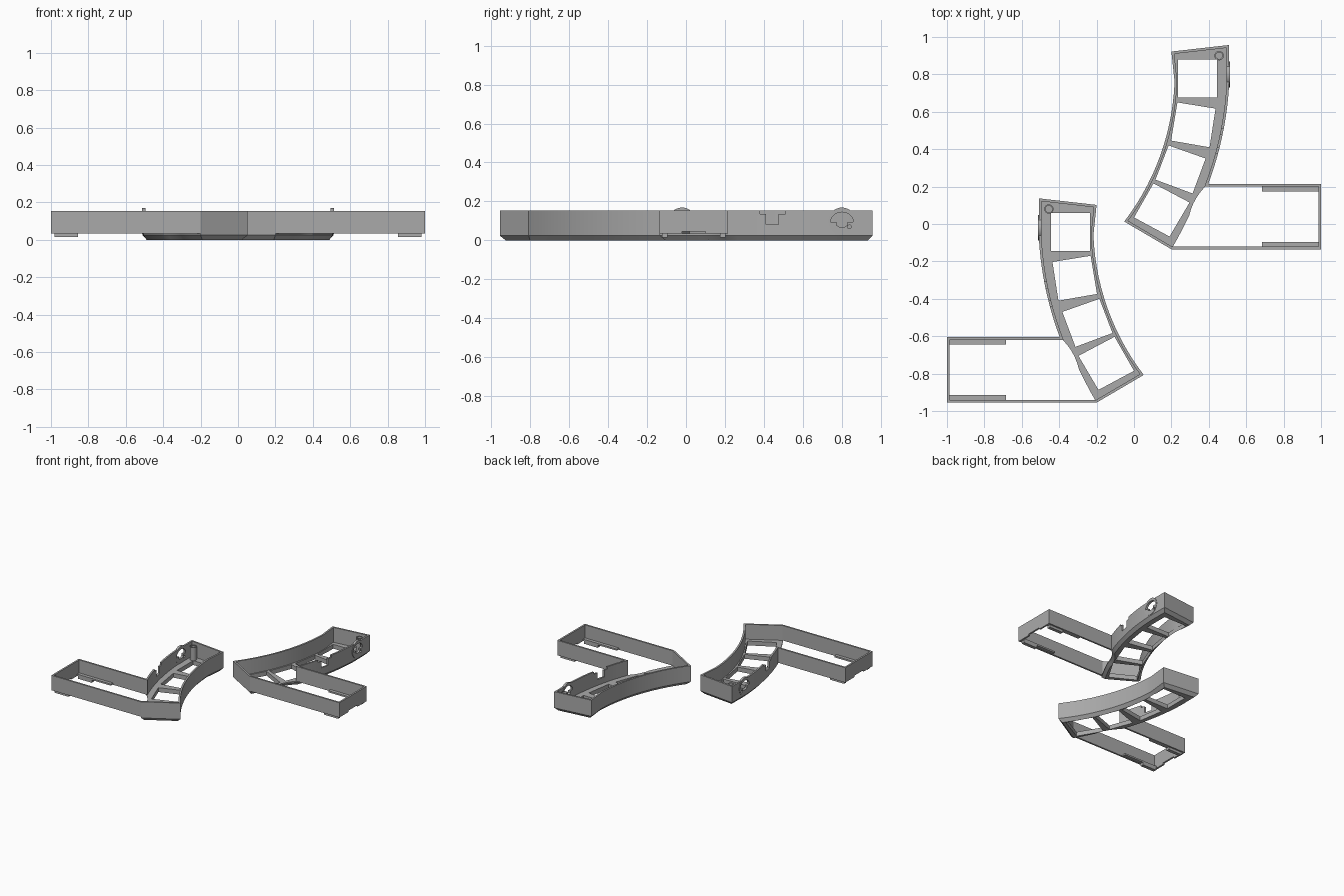
import bpy, bmesh, math
from mathutils import Vector

if "Cube" in bpy.data.objects:
    bpy.data.objects.remove(bpy.data.objects["Cube"])

grey = bpy.data.materials.new("mid grey")
grey.diffuse_color = (0.40, 0.40, 0.40, 1)
grey.use_nodes = True
grey.node_tree.nodes["Principled BSDF"].inputs["Base Color"].default_value = grey.diffuse_color


def arc(p, m, q, n=12):
    """Points on the circle from p through m to q."""
    (ax, ay), (bx, by), (cx, cy) = p, m, q
    d = 2 * (ax * (by - cy) + bx * (cy - ay) + cx * (ay - by))
    a, b, c = ax * ax + ay * ay, bx * bx + by * by, cx * cx + cy * cy
    ox = (a * (by - cy) + b * (cy - ay) + c * (ay - by)) / d
    oy = (a * (cx - bx) + b * (ax - cx) + c * (bx - ax)) / d
    r = math.hypot(ax - ox, ay - oy)
    t0 = math.atan2(ay - oy, ax - ox)
    t1 = math.atan2(cy - oy, cx - ox)
    dt = (t1 - t0 + math.pi) % (2 * math.pi) - math.pi
    return [(ox + r * math.cos(t0 + dt * i / n), oy + r * math.sin(t0 + dt * i / n))
            for i in range(n + 1)]


def inset(pts, w):
    """Counter-clockwise outline moved inward by w."""
    out = []
    for i, p in enumerate(pts):
        p, a, b = Vector(p), Vector(pts[i - 1]), Vector(pts[(i + 1) % len(pts)])
        d1, d2 = (p - a).normalized(), (b - p).normalized()
        n1, n2 = Vector((-d1.y, d1.x)), Vector((-d2.y, d2.x))
        out.append(tuple(p + (n1 + n2) * w / (1 + n1.dot(n2))))
    return out


def finish(bm, name, place):
    for v in bm.verts:
        v.co = place(v.co)
    bmesh.ops.recalc_face_normals(bm, faces=bm.faces)
    me = bpy.data.meshes.new(name)
    bm.to_mesh(me)
    bm.free()
    me.materials.append(grey)
    ob = bpy.data.objects.new(name, me)
    bpy.context.collection.objects.link(ob)
    return ob


def loft(name, rings, place, closed=False):
    """Skin rings of 3D points; cap the ends, or join last to first."""
    bm = bmesh.new()
    vs = [[bm.verts.new(p) for p in r] for r in rings]
    n = len(vs[0])
    for k in range(len(vs) if closed else len(vs) - 1):
        a, b = vs[k], vs[(k + 1) % len(vs)]
        for i in range(n):
            j = (i + 1) % n
            bm.faces.new((a[i], a[j], b[j], b[i]))
    if not closed:
        bm.faces.new(vs[0])
        bm.faces.new(vs[-1])
    return finish(bm, name, place)


def at(pts, z):
    return [(x, y, z) for x, y in pts]


def box(name, x0, x1, y0, y1, z0, z1, place):
    r = [(x0, y0), (x1, y0), (x1, y1), (x0, y1)]
    return loft(name, [at(r, z0), at(r, z1)], place)


def side_prism(name, yz, x0, x1, place):
    return loft(name, [[(x, y, z) for y, z in yz] for x in (x0, x1)], place)


def circle(cx, cy, r, n=24):
    return [(cx + r * math.cos(2 * math.pi * i / n), cy + r * math.sin(2 * math.pi * i / n))
            for i in range(n)]


def cut(ob, cutter):
    m = ob.modifiers.new("cut", 'BOOLEAN')
    m.operation, m.solver, m.object = 'DIFFERENCE', 'EXACT', cutter
    cutter.hide_render = True
    cutter.hide_viewport = True
    cutter.display_type = 'WIRE'


FLOOR, TOP = 0.035, 0.155
left_curve = arc((0.20, 0.922), (0.175, 0.47), (-0.052, 0.013), 16)
left_curve = [(0.20, 0.922)] + arc((0.217, 0.76), (0.137, 0.357), (-0.052, 0.013), 14)
right_curve = arc((0.397, 0.215), (0.475, 0.485), (0.51, 0.78), 12) + [(0.508, 0.957)]
junction = arc((0.20, -0.135), (0.25, -0.045), (0.295, 0.045), 3) + \
    arc((0.295, 0.045), (0.325, 0.125), (0.397, 0.215), 6)[1:-1]
bays = [
    [(0.235, 0.675), (0.443, 0.675), (0.443, 0.88), (0.235, 0.88)],
    [(0.198, 0.446), (0.404, 0.41), (0.436, 0.617), (0.232, 0.65)],
    [(0.115, 0.237), (0.313, 0.163), (0.383, 0.35), (0.185, 0.42)],
    [(0.0, 0.035), (0.19, -0.067), (0.297, 0.115), (0.104, 0.217)],
]


def build(side, place):
    def nm(s):
        return side + "_" + s

    # curved floor tray with chamfered underside and four bays
    tray = left_curve + junction + right_curve
    floor = loft(nm("floor"), [at(inset(tray, 0.022), 0), at(tray, 0.025), at(tray, FLOOR)], place)
    for i, b in enumerate(bays):
        cut(floor, loft(nm(f"bay_cutter_{i}"), [at(b, -0.1), at(b, 0.1)], place))

    # continuous thin wall round the curve and the rectangular frame
    rim = left_curve + [(0.20, -0.135), (1.0, -0.135), (1.0, 0.215)] + right_curve
    inner = inset(rim, 0.014)
    wall = loft(nm("wall"), [at(rim, FLOOR), at(rim, TOP), at(inner, TOP), at(inner, FLOOR)],
                place, closed=True)

    # stepped notch in the outer curved wall
    notch = [(0.41, 0.083), (0.475, 0.083), (0.475, 0.137), (0.51, 0.137),
             (0.51, 0.2), (0.38, 0.2), (0.38, 0.137), (0.41, 0.137)]
    cut(wall, side_prism(nm("notch_cutter"), notch, 0.43, 0.54, place))

    # round boss with keyhole opening and small pin hole
    boss = side_prism(nm("boss"), circle(0.80, 0.10, 0.069, 32), 0.494, 0.512, place)
    key = [(0.80 + 0.058 * math.cos(math.pi * i / 16), 0.095 + 0.05 * math.sin(math.pi * i / 16))
           for i in range(17)] + [(0.772, 0.095), (0.772, 0.078), (0.785, 0.07),
                                  (0.815, 0.07), (0.828, 0.078), (0.828, 0.095)]
    for tag, shape in (("key", key), ("pin", circle(0.838, 0.07, 0.01, 12))):
        c = side_prism(nm(tag + "_cutter"), shape, 0.46, 0.55, place)
        cut(wall, c)
        cut(boss, c)

    # shallow slot under the end wall
    cut(wall, box(nm("slot_cutter"), 0.95, 1.05, -0.02, 0.10, 0.0, 0.047, place))

    # hollow corner post
    o, i = circle(0.455, 0.90, 0.025), circle(0.455, 0.90, 0.018)
    loft(nm("post"), [at(o, 0.03), at(o, 0.14), at(i, 0.14), at(i, 0.03)], place, closed=True)

    # ledges inside the frame, with feet beneath
    for tag, y0, y1 in (("front", -0.122, -0.095), ("back", 0.175, 0.202)):
        box(nm(tag + "_ledge"), 0.685, 0.987, y0, y1, FLOOR + 0.002, 0.05, place)
        box(nm(tag + "_foot"), 0.855, 0.98, y0, y1, 0.015, 0.04, place)


build("right", lambda v: Vector((v.x, v.y, v.z)))
build("left", lambda v: Vector((-v.x, v.y - 0.82, v.z)))

# smooth the curved walls and keep the corners crisp
for ob in bpy.context.scene.objects:
    if not ob.hide_render:
        bpy.context.view_layer.objects.active = ob
        ob.select_set(True)
bpy.ops.object.shade_smooth_by_angle(angle=math.radians(25))
